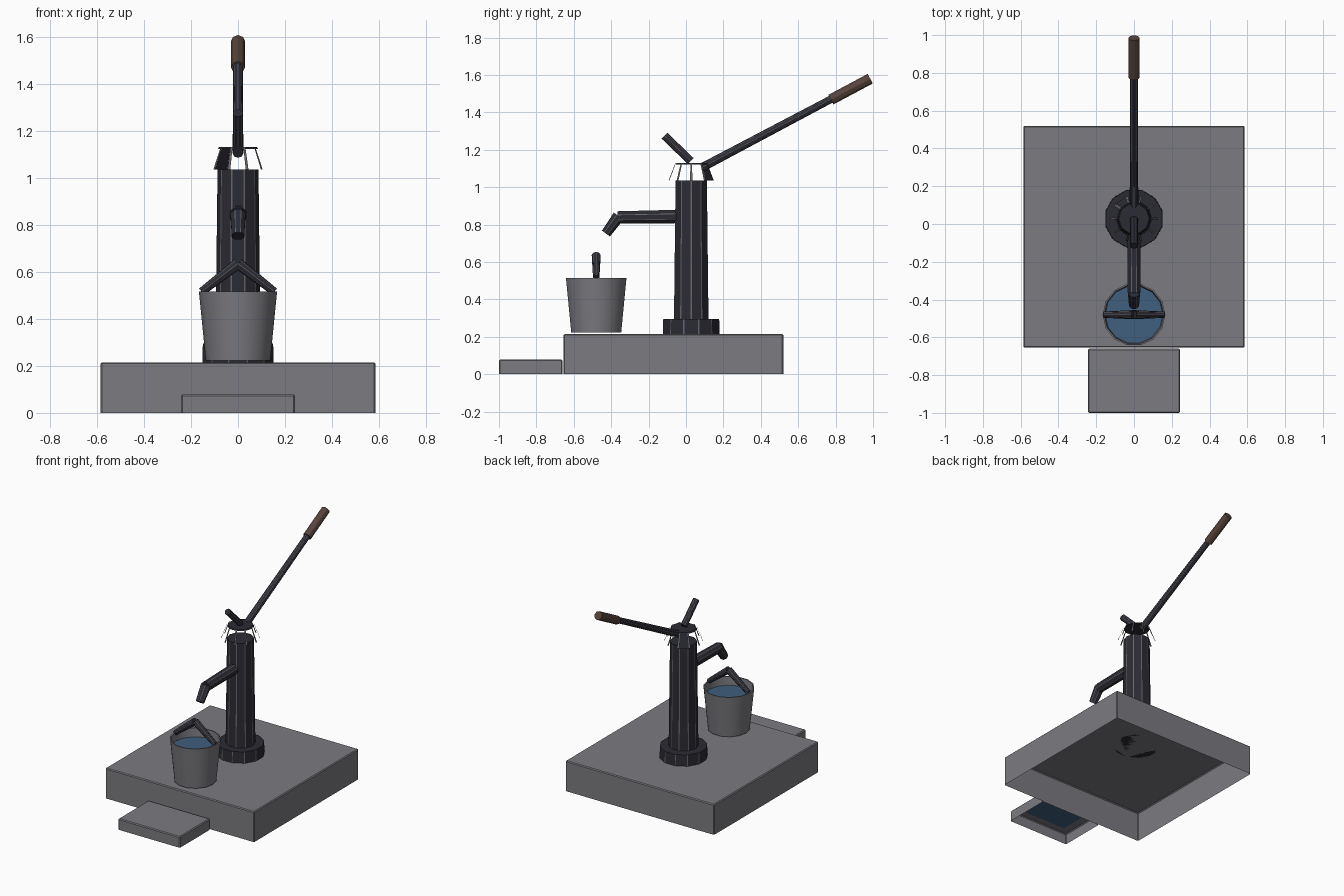
import bpy, bmesh
from math import cos, sin, pi, radians
from mathutils import Vector

cube = bpy.data.objects.get("Cube")
if cube:
    bpy.data.objects.remove(cube)


def material(name, rgb):
    m = bpy.data.materials.new(name)
    m.use_nodes = True
    m.diffuse_color = (*rgb, 1)
    m.node_tree.nodes["Principled BSDF"].inputs["Base Color"].default_value = (*rgb, 1)
    return m


STONE = material("stone grey", (0.2, 0.2, 0.22))
IRON = material("dark iron", (0.024, 0.024, 0.033))
STEEL = material("worn steel edge", (0.13, 0.13, 0.15))
WATER = material("water blue", (0.05, 0.115, 0.21))
WOOD = material("brown grip", (0.095, 0.058, 0.045))


def finish(name, bm, mats, recalc=True):
    if recalc:
        bmesh.ops.recalc_face_normals(bm, faces=bm.faces)
    me = bpy.data.meshes.new(name)
    bm.to_mesh(me)
    bm.free()
    for m in mats:
        me.materials.append(m)
    ob = bpy.data.objects.new(name, me)
    bpy.context.collection.objects.link(ob)
    return ob


def slab(name, x, y0, y1, z1):
    """Box shell, open underneath, with softened edges."""
    bm = bmesh.new()
    bmesh.ops.create_cube(bm, size=1)
    for v in bm.verts:
        v.co = (v.co.x * 2 * x, (y0 + y1) / 2 + v.co.y * (y1 - y0), (v.co.z + 0.5) * z1)
    bm.normal_update()
    bmesh.ops.delete(bm, geom=[f for f in bm.faces if f.normal.z < -0.5], context="FACES_ONLY")
    bmesh.ops.bevel(bm, geom=[e for e in bm.edges if not e.is_boundary],
                    offset=0.006, segments=1, affect="EDGES")
    return finish(name, bm, [STONE], recalc=False)


def rod(name, a, b, ra, rb, n, mats, strip=0.12, turn=0.0):
    """Many-sided tapered rod whose corners are narrow bevelled strips."""
    a, b = Vector(a), Vector(b)
    rot = Vector((0, 0, 1)).rotation_difference(b - a)
    bm = bmesh.new()
    rings = []
    for centre, r in ((a, ra), (b, rb)):
        ring = []
        for i in range(n):
            for s in (-1, 1):
                t = turn + 2 * pi * (i + s * strip / 2) / n
                ring.append(bm.verts.new(centre + rot @ Vector((r * cos(t), r * sin(t), 0))))
        rings.append(ring)
    m = 2 * n
    for i in range(m):
        j = (i + 1) % m
        f = bm.faces.new((rings[0][i], rings[0][j], rings[1][j], rings[1][i]))
        f.material_index = 1 if i % 2 == 0 and len(mats) > 1 else 0
    for ring in rings:
        bm.faces.new(ring)
    return finish(name, bm, mats)


def lathe(name, profile, n, centre, mat):
    """Open revolved profile of (radius, height) points."""
    bm = bmesh.new()
    rings = []
    for r, z in profile:
        rings.append([bm.verts.new((centre[0] + r * cos(2 * pi * i / n),
                                    centre[1] + r * sin(2 * pi * i / n), z)) for i in range(n)])
    for p, q in zip(rings, rings[1:]):
        for i in range(n):
            j = (i + 1) % n
            bm.faces.new((p[i], p[j], q[j], q[i]))
    bm.faces.new(rings[0])
    bm.faces.new(rings[-1])
    return finish(name, bm, [mat])


METAL = [IRON, STEEL]
PY = 0.028   # pump axis
BY = -0.48   # bucket axis

# Ground slab and drain basin
slab("ground_slab", 0.585, -0.655, 0.52, 0.215)
slab("basin", 0.243, -1.0, -0.66, 0.078)

# Raised basin rim with the water surface inset
bm = bmesh.new()
top = bm.faces.new([bm.verts.new((x, y, 0.077)) for x, y in
                    ((-0.18, -0.948), (0.18, -0.948), (0.18, -0.672), (-0.18, -0.672))])
bmesh.ops.inset_region(bm, faces=[top], thickness=0.008, depth=0.01)
top.material_index = 1
finish("basin_water", bm, [STONE, WATER], recalc=False)

# Pump column
rod("pump_foot", (0, PY, 0.215), (0, PY, 0.295), 0.156, 0.154, 12, METAL, 0.08, pi / 12)
rod("pump_body", (0, PY, 0.29), (0, PY, 1.035), 0.096, 0.087, 10, METAL, 0.12)
rod("pump_cap", (0, PY, 1.122), (0, PY, 1.13), 0.086, 0.08, 10, [IRON], 0.12)

# Flared open collar: thin ribs plus one remaining panel
bm = bmesh.new()


def flap(t0, t1, index):
    corners = ((0.088, t0, 1.13), (0.125, t0, 1.035), (0.125, t1, 1.035), (0.088, t1, 1.13))
    f = bm.faces.new([bm.verts.new((r * cos(t), PY + r * sin(t), z)) for r, t, z in corners])
    f.material_index = index


for i in range(10):
    t = 2 * pi * i / 10
    flap(t - 0.05, t + 0.05, 1)
flap(radians(111), radians(141), 0)
finish("pump_collar", bm, METAL, recalc=False)

# Spout
rod("spout_pipe", (0, -0.05, 0.843), (0, -0.365, 0.838), 0.038, 0.035, 8, METAL, 0.15, pi / 8)
rod("spout_tip", (0, -0.36, 0.845), (0, -0.428, 0.752), 0.034, 0.028, 8, METAL, 0.15, pi / 8)

# Levers
rod("short_lever", (0, 0.025, 1.14), (0, -0.115, 1.275), 0.022, 0.022, 8, METAL, 0.15)
rod("long_lever", (0, 0.085, 1.105), (0, 0.79, 1.478), 0.023, 0.02, 8, METAL, 0.15)
rod("lever_grip", (0, 0.775, 1.468), (0, 0.985, 1.58), 0.029, 0.029, 8, [WOOD], 0.15)

# Bucket and its water
bucket = lathe("bucket", [(0.137, 0.222), (0.166, 0.515), (0.158, 0.515), (0.148, 0.4)],
               14, (0, BY), STONE)
bm = bmesh.new()
bmesh.ops.create_circle(bm, cap_ends=True, radius=0.156, segments=14)
for v in bm.verts:
    v.co += Vector((0, BY, 0.455))
finish("bucket_water", bm, [WATER])

# Bucket handle, two bars meeting at a peak
for side, name in ((1, "left"), (-1, "right")):
    rod("bucket_handle_" + name, (side * 0.155, BY, 0.515), (0, BY, 0.635), 0.017, 0.024, 8,
        METAL, 0.15)

# Smooth the bucket wall but keep its rim sharp
bpy.ops.object.select_all(action="DESELECT")
bucket.select_set(True)
bpy.context.view_layer.objects.active = bucket
bpy.ops.object.shade_smooth_by_angle(angle=radians(35))
